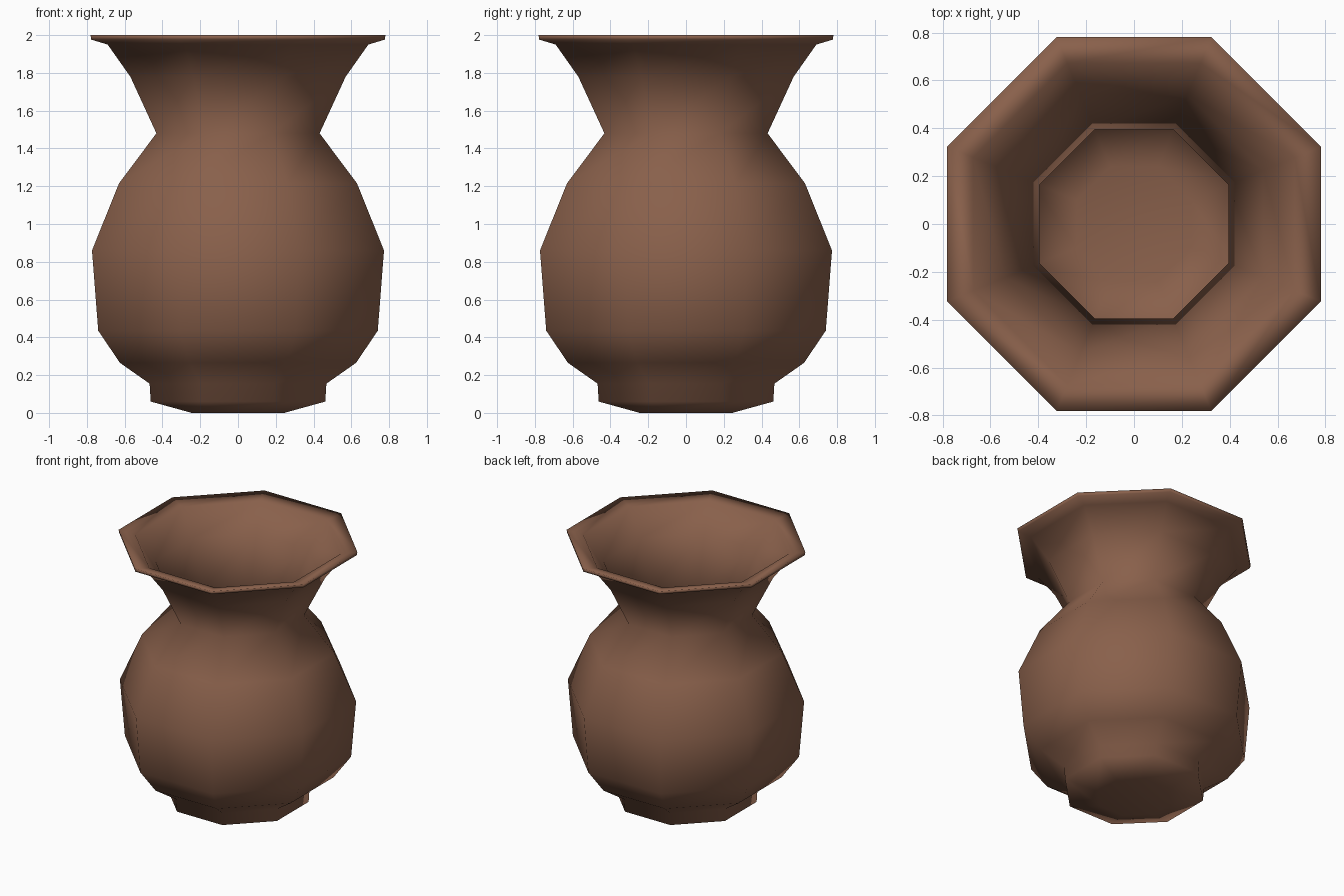
import bpy
import bmesh
from math import cos, sin, tau

SIDES = 8

cube = bpy.data.objects.get("Cube")
if cube:
    bpy.data.objects.remove(cube)

# Fired clay colour
clay = bpy.data.materials.new("brown clay")
clay.use_nodes = True
colour = (0.25, 0.117, 0.07, 1)
clay.diffuse_color = colour
bsdf = clay.node_tree.nodes["Principled BSDF"]
bsdf.inputs["Base Color"].default_value = colour
bsdf.inputs["Roughness"].default_value = 0.8

# Flat-side radius and height: up the outside, over the lip, down the inside
outside = [(0.245, 0), (0.462, 0.06), (0.468, 0.155), (0.625, 0.265),
           (0.74, 0.435), (0.773, 0.86), (0.63, 1.215), (0.432, 1.48),
           (0.57, 1.78), (0.69, 1.95), (0.777, 1.976)]
inside = [(0.781, 2), (0.672, 1.975), (0.54, 1.79), (0.395, 1.48),
          (0.6, 1.2), (0.738, 0.855), (0.707, 0.445), (0.6, 0.29),
          (0.433, 0.175), (0.43, 0.09), (0.24, 0.035)]


def lathe(name, profile):
    """Revolve a profile into a closed faceted body."""
    bm = bmesh.new()
    rings = []
    for apothem, z in profile:
        radius = apothem / cos(tau / SIDES / 2)
        angles = [(i + 0.5) * tau / SIDES for i in range(SIDES)]
        rings.append([bm.verts.new((radius * cos(a), radius * sin(a), z))
                      for a in angles])
    for low, high in zip(rings, rings[1:]):
        for i in range(SIDES):
            j = (i + 1) % SIDES
            bm.faces.new((low[i], low[j], high[j], high[i]))
    bm.faces.new(rings[0][::-1])
    bm.faces.new(rings[-1])
    bmesh.ops.recalc_face_normals(bm, faces=bm.faces)
    for face in bm.faces:
        face.smooth = True
    mesh = bpy.data.meshes.new(name)
    bm.to_mesh(mesh)
    bm.free()
    mesh.materials.append(clay)
    obj = bpy.data.objects.new(name, mesh)
    bpy.context.collection.objects.link(obj)
    return obj


lathe("vase", outside + inside)
